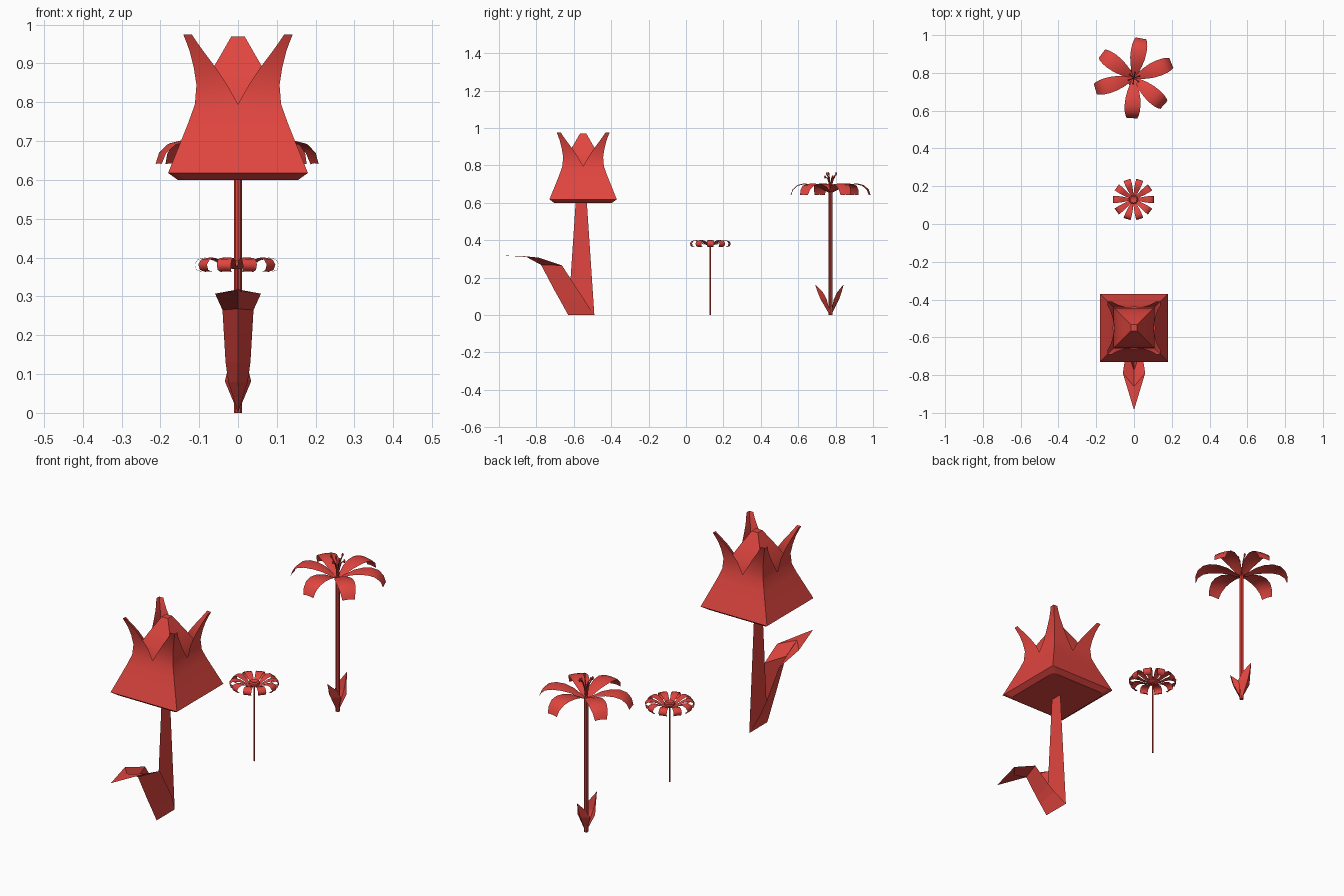
import bpy, math
from mathutils import Matrix, Vector

if "Cube" in bpy.data.objects:
    bpy.data.objects.remove(bpy.data.objects["Cube"])

red = bpy.data.materials.new("flower_red")
red.diffuse_color = (0.75, 0.06, 0.05, 1)
red.use_nodes = True
red.node_tree.nodes["Principled BSDF"].inputs["Base Color"].default_value = red.diffuse_color


def make(name, verts, faces, smooth=True, angle=40):
    me = bpy.data.meshes.new(name)
    me.from_pydata([tuple(v) for v in verts], [], faces)
    me.materials.append(red)
    if smooth:
        me.shade_smooth()
        me.set_sharp_from_angle(angle=math.radians(angle))
    ob = bpy.data.objects.new(name, me)
    bpy.context.collection.objects.link(ob)
    return ob


def sheet(name, rows, smooth=True, angle=40):
    """Surface through rows that all have the same number of points."""
    n = len(rows[0])
    faces = [(i * n + j, i * n + j + 1, (i + 1) * n + j + 1, (i + 1) * n + j)
             for i in range(len(rows) - 1) for j in range(n - 1)]
    return make(name, [v for r in rows for v in r], faces, smooth, angle)


def lathe(name, profile, centre, sides=10):
    """Revolve (radius, z) points about a vertical axis."""
    x, y = centre
    verts = [(x + r * math.cos(2 * math.pi * k / sides),
              y + r * math.sin(2 * math.pi * k / sides), z)
             for r, z in profile for k in range(sides)]
    faces = [(i * sides + k, i * sides + (k + 1) % sides,
              (i + 1) * sides + (k + 1) % sides, (i + 1) * sides + k)
             for i in range(len(profile) - 1) for k in range(sides)]
    faces.append(tuple(range(len(verts) - sides, len(verts))))
    faces.append(tuple(reversed(range(sides))))
    return make(name, verts, faces)


def petal(name, profile, centre, degrees, sag):
    """Petal along +x from (radius, z, half width), turned about z."""
    rot = Matrix.Rotation(math.radians(degrees), 3, 'Z')
    base = Vector((centre[0], centre[1], 0))
    rows = [[base + rot @ Vector((r, t * w, z - sag * t * t * w))
             for t in (-1, -0.5, 0, 0.5, 1)] for r, z, w in profile]
    return sheet(name, rows, angle=60)


# ---- Tulip ----
TY = -0.55
# z, corner distance, distance of the petal's free edge from the middle
outer = [(0.60, 0.155, 0), (0.618, 0.18, 0), (0.70, 0.147, 0), (0.75, 0.127, 0),
         (0.795, 0.111, 0), (0.845, 0.107, 0.028), (0.89, 0.114, 0.058),
         (0.93, 0.124, 0.088), (0.955, 0.133, 0.106), (0.975, 0.141, 0.119)]
for sx, sy in ((1, 1), (-1, 1), (-1, -1), (1, -1)):
    rows = []
    for z, c, e in outer:
        m = c - 0.15 * (c - e)
        rows.append([(sx * a, TY + sy * b, z)
                     for a, b in ((e, c), (m, c), (c, c), (c, m), (c, e))])
    sheet("tulip_petal", rows, angle=50)

# Closed bud inside the petals
bud = []
for h, z in ((0.106, 0.72), (0.105, 0.79), (0.086, 0.845), (0.06, 0.895),
             (0.037, 0.935), (0.017, 0.97)):
    bud.append([(h * a, TY + h * b, z)
                for a, b in ((1, 1), (-1, 1), (-1, -1), (1, -1), (1, 1))])
sheet("tulip_bud", bud)
make("tulip_bud_top", bud[-1][:4], [(0, 1, 2, 3)], False)
make("tulip_underside", [(0.155 * a, TY + 0.155 * b, 0.6)
     for a, b in ((1, 1), (1, -1), (-1, -1), (-1, 1))], [(0, 1, 2, 3)], False)

# Flat blade stem
sheet("tulip_stem", [[(0, -0.63, 0), (0, -0.49, 0)],
                     [(0, -0.59, 0.6), (0, -0.53, 0.6)]], False)

# Folded leaf: edge half width, edge y, edge z, crease y, crease z
leaf = [(0.0, -0.49, 0.0, -0.63, 0.0), (0.025, -0.543, 0.08, -0.674, 0.08),
        (0.032, -0.576, 0.13, -0.702, 0.13), (0.04, -0.663, 0.265, -0.775, 0.268),
        (0.059, -0.79, 0.307, -0.86, 0.314), (0.0, -0.985, 0.318, -0.985, 0.318)]
sheet("tulip_leaf", [[(-w, ey, ez), (0, cy, cz), (w, ey, ez)]
                     for w, ey, ez, cy, cz in leaf], False)

# ---- Daisy ----
DC = (-0.003, 0.13)
lathe("daisy_stem", [(0.004, 0), (0.004, 0.38)], DC, 6)
lathe("daisy_centre", [(0.012, 0.37), (0.024, 0.378), (0.024, 0.388),
                       (0.018, 0.393), (0.012, 0.389)], DC, 12)
daisy = [(0.008, 0.374, 0.004), (0.035, 0.378, 0.010), (0.06, 0.393, 0.015),
         (0.082, 0.400, 0.018), (0.1, 0.396, 0.019), (0.109, 0.383, 0.019),
         (0.104, 0.369, 0.018), (0.09, 0.364, 0.015)]
for k in range(10):
    petal("daisy_petal", daisy, DC, 36 * k, 0.05)

# ---- Lily ----
LC = (0, 0.773)
lathe("lily_stem", [(0.01, 0), (0.01, 0.66)], LC, 8)
lily = [(0.004, 0.655, 0.008), (0.03, 0.668, 0.018), (0.065, 0.688, 0.030),
        (0.105, 0.700, 0.039), (0.145, 0.703, 0.042), (0.178, 0.695, 0.040),
        (0.202, 0.673, 0.034), (0.213, 0.643, 0.028)]
for deg in (22, 80, 143, 196, 267, 318):
    petal("lily_petal", lily, LC, deg, 0.1)

# Stamens with small anthers
for k in range(6):
    a = math.radians(60 * k + 20)
    top = 0.755 if k % 2 else 0.738
    cu = bpy.data.curves.new("lily_stamen", 'CURVE')
    cu.dimensions = '3D'
    cu.bevel_depth = 0.0028
    cu.bevel_resolution = 1
    sp = cu.splines.new('POLY')
    sp.points.add(3)
    for p, (r, z) in zip(sp.points, ((0.003, 0.66), (0.007, 0.70),
                                     (0.016, 0.73), (0.03, top))):
        p.co = (LC[0] + r * math.cos(a), LC[1] + r * math.sin(a), z, 1)
    cu.materials.append(red)
    bpy.context.collection.objects.link(bpy.data.objects.new("lily_stamen", cu))
    lathe("lily_anther", [(0.002, top - 0.008), (0.006, top), (0.002, top + 0.009)],
          (0.03 * math.cos(a), LC[1] + 0.03 * math.sin(a)), 6)

# Two folded leaves at the foot, one each side
for s, k in ((-1, 1.0), (1, 0.85)):
    rows = [[(-w, LC[1] + s * ey * k, z), (0, LC[1] + s * cy * k, z + 0.005 * (w > 0)),
             (w, LC[1] + s * ey * k, z)]
            for w, ey, cy, z in ((0, 0, 0.005, 0.0), (0.034, 0.02, 0.055, 0.082),
                                 (0.024, 0.04, 0.07, 0.12), (0, 0.083, 0.083, 0.165))]
    sheet("lily_leaf", rows, False)
